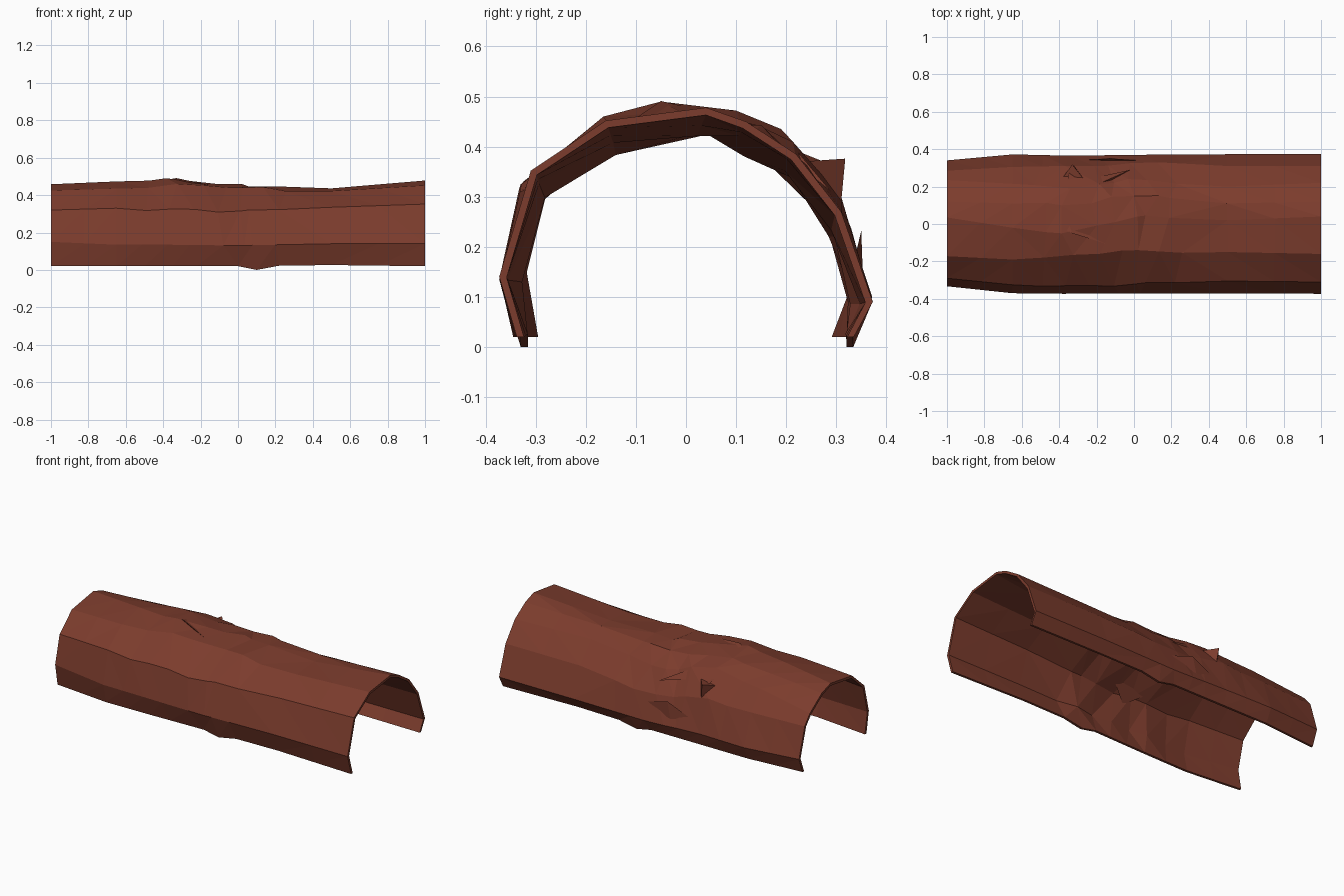
import bpy, bmesh, math, random
from mathutils import Vector

if "Cube" in bpy.data.objects:
    bpy.data.objects.remove(bpy.data.objects["Cube"])

random.seed(4)
bark = bpy.data.materials.new("bark")
bark.diffuse_color = (0.2, 0.045, 0.026, 1)
bark.use_nodes = True
bark.node_tree.nodes["Principled BSDF"].inputs["Base Color"].default_value = bark.diffuse_color

# Key cross-sections: x position -> (y, z) of the outer bark, front foot to back foot
KEYS = {
    -1.0: [(-.31, .02), (-.333, .15), (-.29, .32), (-.172, .425), (.035, .458),
           (.12, .43), (.235, .35), (.285, .29), (.34, .11), (.305, .02)],
    -.65: [(-.345, .02), (-.37, .135), (-.325, .33), (-.19, .435), (-.02, .473),
           (.11, .452), (.215, .40), (.305, .29), (.372, .1), (.335, .02)],
    -.35: [(-.34, .02), (-.373, .135), (-.33, .325), (-.165, .46), (-.05, .49),
           (.1, .472), (.19, .435), (.31, .3), (.365, .1), (.335, .02)],
    0.0: [(-.33, .02), (-.371, .13), (-.32, .315), (-.14, .44), (.04, .46),
          (.15, .435), (.24, .365), (.325, .24), (.37, .085), (.335, .02)],
    .5: [(-.33, .026), (-.372, .14), (-.305, .335), (-.15, .422), (.02, .436),
         (.11, .436), (.2, .39), (.31, .27), (.373, .09), (.33, .026)],
    1.0: [(-.338, .02), (-.373, .14), (-.31, .352), (-.16, .452), (.04, .478),
          (.12, .45), (.22, .385), (.31, .27), (.373, .09), (.335, .02)],
}
STATIONS = [-1, -.82, -.65, -.5, -.35, -.22, -.1, 0, .1, .22, .5, .75, 1]


def section(x):
    xs = sorted(KEYS)
    i = max(k for k in range(len(xs) - 1) if xs[k] <= x)
    t = (x - xs[i]) / (xs[i + 1] - xs[i])
    return [Vector(a).lerp(Vector(b), t) for a, b in zip(KEYS[xs[i]], KEYS[xs[i + 1]])]


def inset(pts, depth):
    out = []
    for j, p in enumerate(pts):
        d = (pts[min(j + 1, len(pts) - 1)] - pts[max(j - 1, 0)]).normalized()
        q = p + Vector((d.y, -d.x)) * depth[j]
        if j in (0, len(pts) - 1):
            q.y = p.y
        out.append(q)
    return out


def finish(bm, name):
    bmesh.ops.recalc_face_normals(bm, faces=bm.faces)
    me = bpy.data.meshes.new(name)
    bm.to_mesh(me)
    bm.free()
    me.materials.append(bark)
    ob = bpy.data.objects.new(name, me)
    bpy.context.collection.objects.link(ob)


# Hollow half log: outer bark and rough inner wall joined in closed rings
bm = bmesh.new()
rings = []
for x in STATIONS:
    pts = section(x)
    n = len(pts)
    middle = -.6 < x < .3
    if middle and x not in KEYS:
        for p in pts[2:-2]:
            p += Vector((random.uniform(-.01, .01), random.uniform(-.012, .008)))
    if x == .1:
        pts[0].y = pts[-1].y = 0
    depth = [.015] * n
    if middle:
        depth = [.015 if j in (0, n - 1) else random.uniform(.015, .045) for j in range(n)]
    if x == .22:
        depth[5] = .06
    inner = inset(pts, depth)
    ring = []
    for k, p in enumerate(pts + inner[::-1]):
        dx = random.uniform(-.04, .04) if middle and k not in (0, n - 1, n, 2 * n - 1) else 0
        ring.append(bm.verts.new((x + dx, p.x, p.y)))
    rings.append(ring)
for a, b in zip(rings, rings[1:]):
    for k in range(len(a)):
        m = (k + 1) % len(a)
        bm.faces.new((a[k], a[m], b[m], b[k]))
for ring in (rings[0], rings[-1]):
    n = len(ring)
    for k in range(n // 2 - 1):
        bm.faces.new((ring[k], ring[k + 1], ring[n - 2 - k], ring[n - 1 - k]))
bmesh.ops.triangulate(bm, faces=[f for f in bm.faces if abs(f.calc_center_median().x) < .999])
finish(bm, "hollow_log")


# Lifted bark splinters: low wedges with a raised tip
def splinter(name, a, b, c, tip):
    bm = bmesh.new()
    v = [bm.verts.new(p) for p in (a, b, c, tip)]
    for f in ((0, 1, 2), (0, 1, 3), (1, 2, 3), (2, 0, 3)):
        bm.faces.new([v[i] for i in f])
    finish(bm, name)


splinter("splinter_back", (-.38, .25, .36), (-.26, .23, .37), (-.32, .31, .29), (-.33, .318, .376))
splinter("splinter_back_small", (-.36, .2, .4), (-.27, .22, .37), (-.3, .29, .31), (-.35, .27, .372))
splinter("splinter_back_low", (-.3, .34, .15), (.02, .34, .19), (-.15, .355, .09), (-.12, .35, .232))
splinter("splinter_top", (-.22, .18, .40), (-.02, .29, .31), (-.2, .25, .35), (-.2, .21, .405))
splinter("splinter_front", (-.35, -.26, .36), (-.06, -.25, .355), (-.19, -.32, .255), (-.27, -.302, .335))
splinter("splinter_ridge", (-.5, .04, .46), (-.04, -.14, .43), (-.36, .04, .47), (-.33, -.05, .491))
